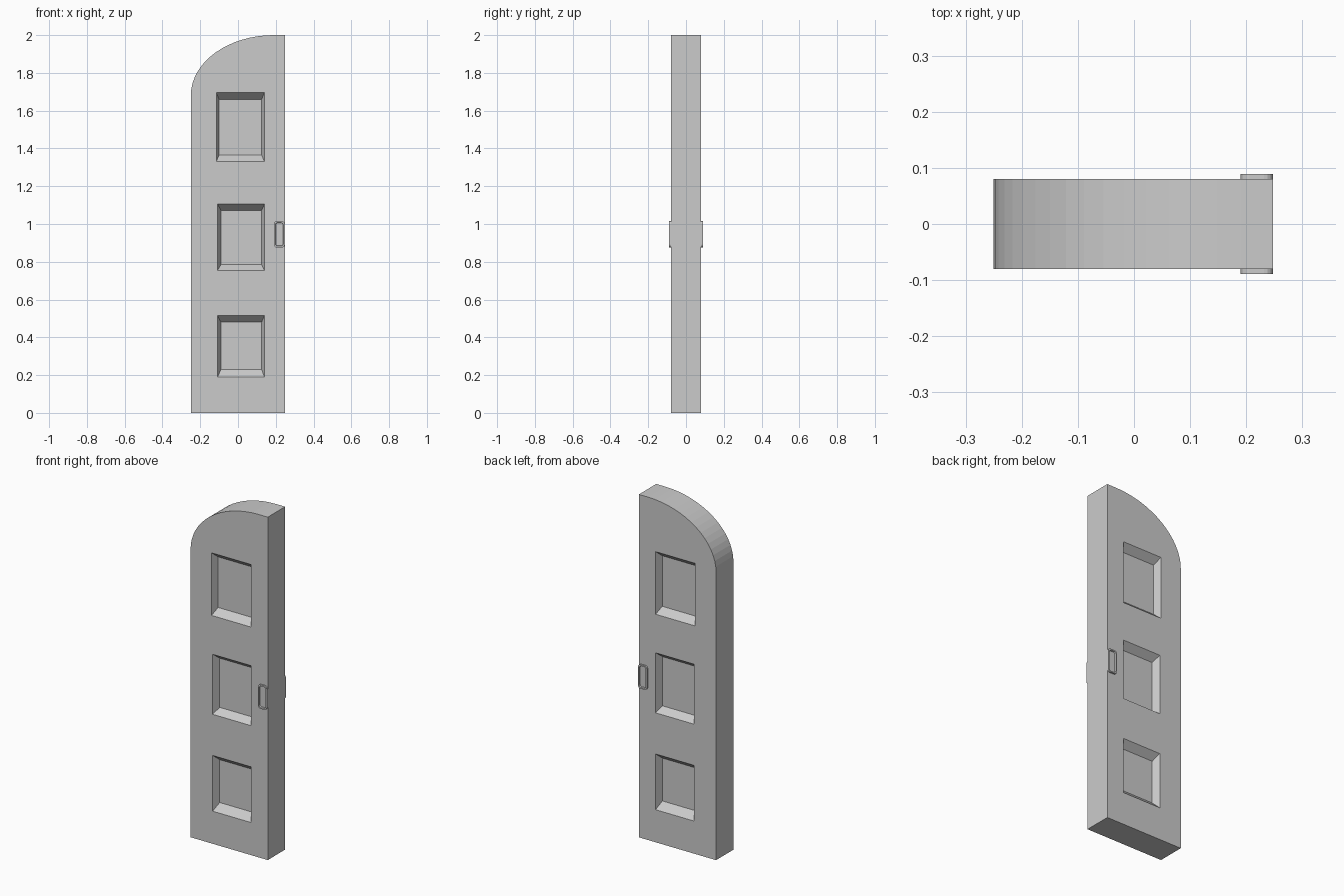
import bpy, bmesh, math

if "Cube" in bpy.data.objects:
    bpy.data.objects.remove(bpy.data.objects["Cube"])

HALF = 0.08      # half thickness of the door
DEPTH = 0.04     # depth of the panel recesses


def finish(name, bm):
    bmesh.ops.recalc_face_normals(bm, faces=bm.faces[:])
    mesh = bpy.data.meshes.new(name)
    bm.to_mesh(mesh)
    bm.free()
    obj = bpy.data.objects.new(name, mesh)
    bpy.context.collection.objects.link(obj)
    return obj


def loft(bm, rings):
    # Closed solid through rings of equal point count
    loops = [[bm.verts.new(p) for p in ring] for ring in rings]
    n = len(loops[0])
    for a, b in zip(loops, loops[1:]):
        for i in range(n):
            j = (i + 1) % n
            bm.faces.new((a[i], a[j], b[j], b[i]))
    bm.faces.new(loops[0])
    bm.faces.new(loops[-1][::-1])


def rect(x0, x1, z0, z1, y):
    return [(x0, y, z0), (x1, y, z0), (x1, y, z1), (x0, y, z1)]


def rounded(x0, x1, z0, z1, r, y):
    pts = []
    for cx, cz, start in ((x1 - r, z1 - r, 0), (x0 + r, z1 - r, 90),
                          (x0 + r, z0 + r, 180), (x1 - r, z0 + r, 270)):
        for k in range(5):
            a = math.radians(start + k * 22.5)
            pts.append((cx + r * math.cos(a), y, cz + r * math.sin(a)))
    return pts


# Door slab with a quarter-elliptical top corner
profile = [(-0.25, 0), (0.248, 0), (0.248, 2.0)]
for k in range(17):
    a = math.radians(90 + 90 * k / 16)
    profile.append((0.19 + 0.44 * math.cos(a), 1.68 + 0.32 * math.sin(a)))
bm = bmesh.new()
loft(bm, [[(x, y, z) for x, z in profile] for y in (-HALF, HALF)])
door = finish("door_slab", bm)

# Sloped panel recesses on both faces: outer and inner rectangles
panels = [((-0.115, 0.14, 1.33, 1.695), (-0.10, 0.125, 1.365, 1.66)),
          ((-0.108, 0.14, 0.755, 1.105), (-0.09, 0.125, 0.785, 1.072)),
          ((-0.108, 0.14, 0.19, 0.515), (-0.09, 0.125, 0.23, 0.48))]
bm = bmesh.new()
for outer, inner in panels:
    wide = [o + (o - i) * 0.25 for o, i in zip(outer, inner)]
    for s in (-1, 1):
        loft(bm, [rect(*wide, s * (HALF + DEPTH * 0.25)),
                  rect(*inner, s * (HALF - DEPTH))])
cutter = finish("panel_cutter", bm)
cutter.hide_render = True

cut = door.modifiers.new("panels", 'BOOLEAN')
cut.object = cutter
cut.operation = 'DIFFERENCE'
cut.solver = 'EXACT'
bpy.context.view_layer.objects.active = door
bpy.ops.object.modifier_apply(modifier=cut.name)
bpy.data.objects.remove(cutter)

# Rounded finger-pull plates with a shallow dish, one on each face
for name, s in (("front_pull_plate", -1), ("back_pull_plate", 1)):
    bm = bmesh.new()
    loft(bm, [rounded(0.19, 0.248, 0.875, 1.015, 0.016, s * (HALF - 0.01)),
              rounded(0.19, 0.248, 0.875, 1.015, 0.016, s * 0.089),
              rounded(0.198, 0.240, 0.883, 1.007, 0.011, s * 0.089),
              rounded(0.200, 0.238, 0.885, 1.005, 0.010, s * 0.082)])
    finish(name, bm)
